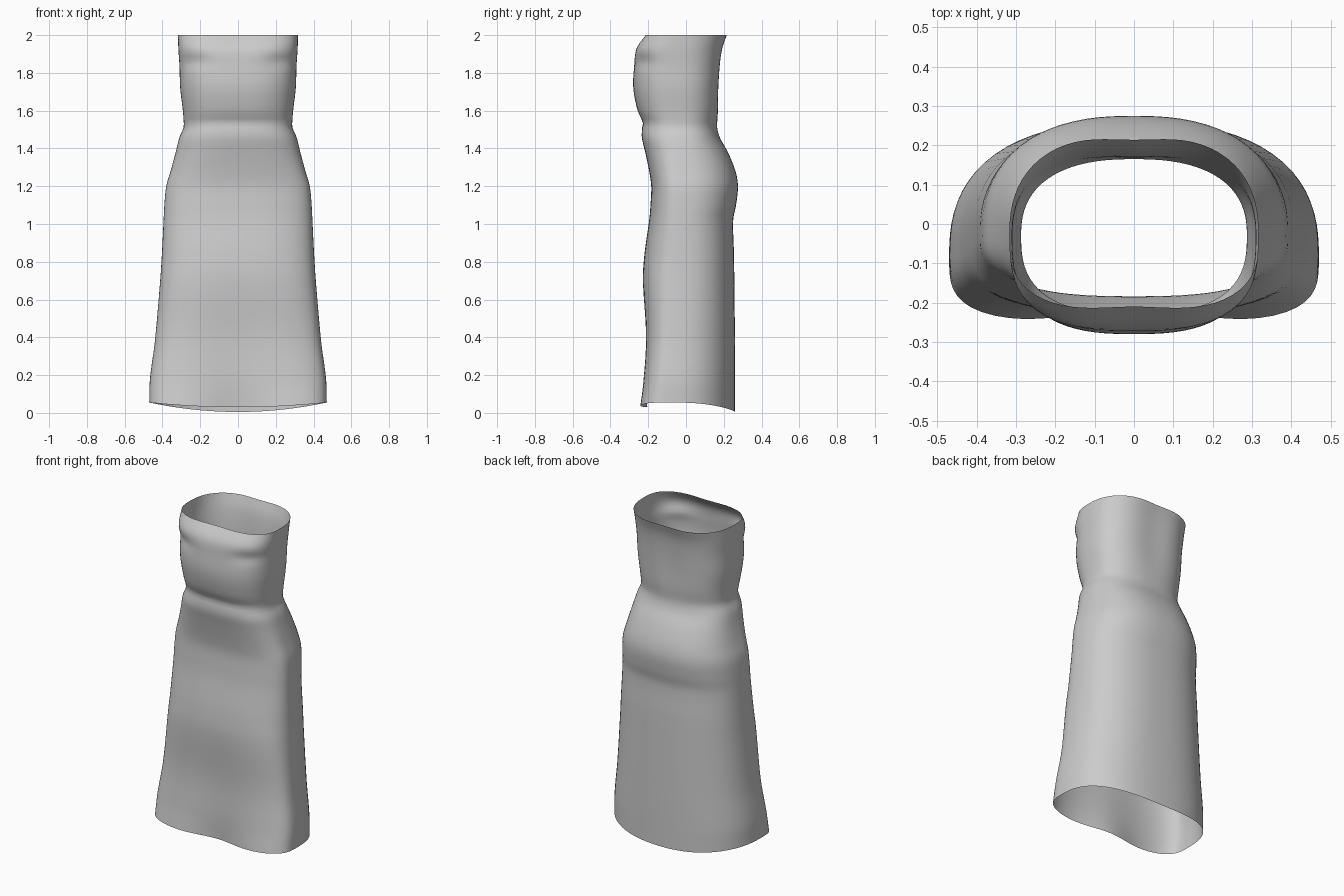
import bpy, bmesh, math

# Key sections: z, half width, front y, back y, front squareness, front dip, back dip
KEYS = [
    (0.00, .470, -.255, .260, 3.6, .050, .00),
    (0.15, .466, -.235, .260, 3.4, .025, .00),
    (0.40, .438, -.218, .259, 3.2, .010, .00),
    (0.70, .412, -.228, .256, 3.0, .000, .00),
    (0.84, .403, -.220, .254, 2.8, .000, .00),
    (1.02, .394, -.195, .250, 2.7, .000, .00),
    (1.10, .390, -.188, .265, 2.7, .000, .00),
    (1.20, .380, -.184, .275, 2.7, .000, .00),
    (1.28, .357, -.195, .262, 2.7, .000, .00),
    (1.38, .330, -.216, .222, 2.7, .000, .00),
    (1.46, .310, -.234, .178, 2.7, .000, .00),
    (1.51, .288, -.232, .165, 2.7, .000, .00),
    (1.535, .287, -.228, .165, 2.7, .000, .00),
    (1.60, .292, -.256, .174, 2.7, .000, .005),
    (1.72, .306, -.279, .182, 2.7, .000, .012),
    (1.84, .310, -.274, .192, 2.8, .000, .015),
    (1.93, .316, -.266, .206, 3.0, .005, .016),
    (2.00, .317, -.222, .230, 2.9, .012, .016),
]
SEGS, RINGS = 80, 90


def section(z):
    """Smooth interpolation of the key sections at height z."""
    i = 0
    while i < len(KEYS) - 2 and z > KEYS[i + 1][0]:
        i += 1
    a, b = KEYS[i], KEYS[i + 1]
    p, n = KEYS[max(i - 1, 0)], KEYS[min(i + 2, len(KEYS) - 1)]
    h = b[0] - a[0]
    t = (z - a[0]) / h
    out = []
    for k in range(1, 7):
        ma = (b[k] - p[k]) / (b[0] - p[0]) * h
        mb = (n[k] - a[k]) / (n[0] - a[0]) * h
        out.append((2*t**3 - 3*t*t + 1) * a[k] + (t**3 - 2*t*t + t) * ma
                   + (3*t*t - 2*t**3) * b[k] + (t**3 - t*t) * mb)
    return out


def point(z, ang):
    w, yf, yb, nf, df, db = section(z)
    c, s = math.cos(ang), math.sin(ang)
    mid = -.03 - .05 * max(0, 1 - z / .8)
    n = nf if s < 0 else 2.45
    r = (abs(c)**n + abs(s)**n) ** (-1 / n)
    x = w * c * r
    y = mid + s * r * ((mid - yf) if s < 0 else (yb - mid))
    groove = math.exp(-(x / (.4 * w))**2)
    y += df * groove if s < 0 else -db * groove
    # folds under the bust
    if s < 0:
        y += .014 * math.exp(-((abs(x) - .23) / .08)**2 - ((z - 1.86) / .035)**2)
    # hem drops lower at the back than at the front
    q = (x / .47)**2
    hem = .03 + .025 * q if s < 0 else .005 + .05 * q
    z += hem * max(0, 1 - z / .35)
    return x, y, z


# Dress: one open tube from hem to neckline
bm = bmesh.new()
rings = [[bm.verts.new(point(2 * i / RINGS, 2 * math.pi * j / SEGS)) for j in range(SEGS)]
         for i in range(RINGS + 1)]
for lo, hi in zip(rings, rings[1:]):
    for j in range(SEGS):
        k = (j + 1) % SEGS
        f = bm.faces.new((lo[j], lo[k], hi[k], hi[j]))
        f.smooth = True
mesh = bpy.data.meshes.new("strapless_dress")
bm.to_mesh(mesh)
bm.free()
bpy.context.collection.objects.link(bpy.data.objects.new("strapless_dress", mesh))
